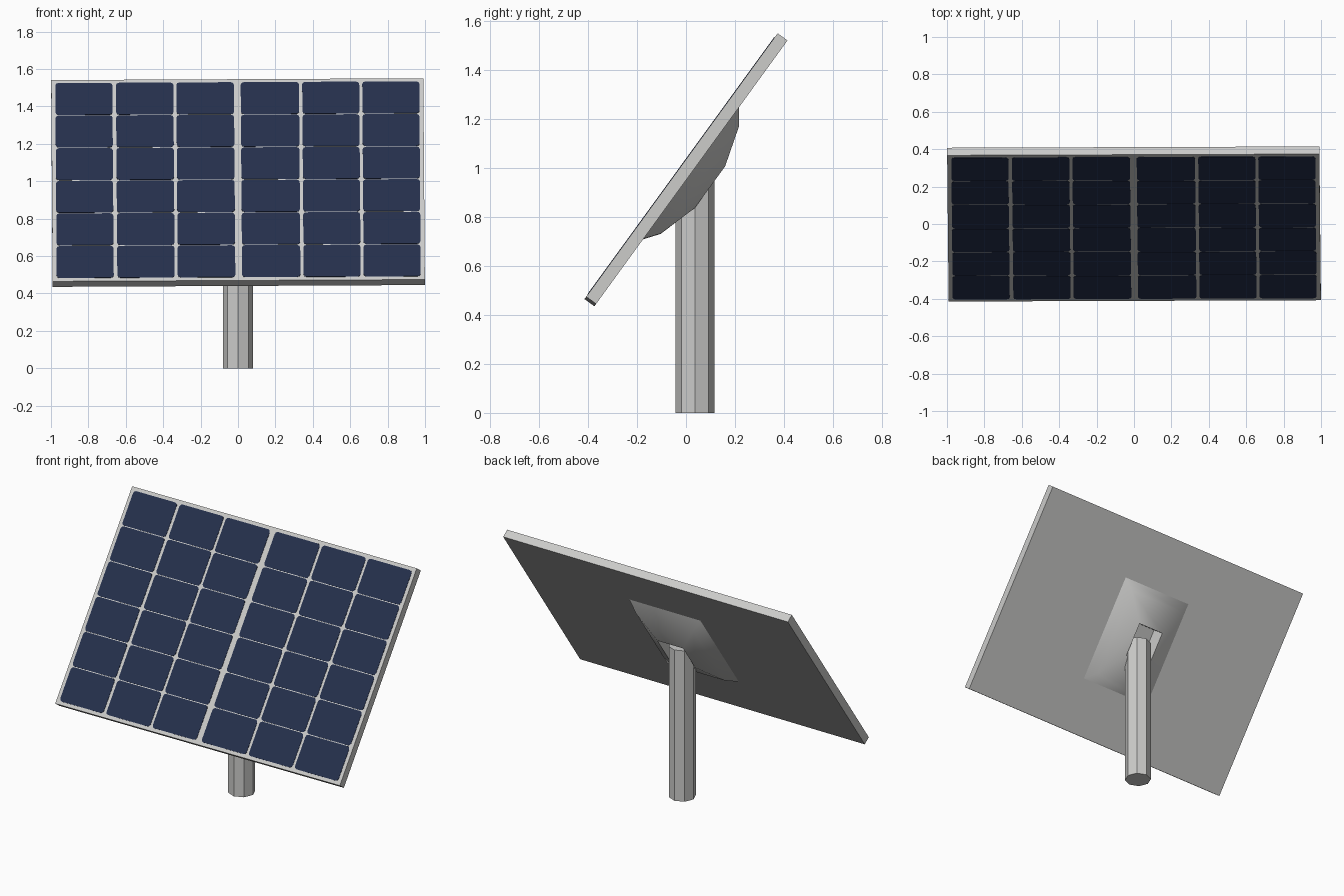
import bpy, bmesh, math
from mathutils import Matrix

if "Cube" in bpy.data.objects:
    bpy.data.objects.remove(bpy.data.objects["Cube"])

def material(name, rgb):
    m = bpy.data.materials.new(name)
    m.diffuse_color = (*rgb, 1)
    m.use_nodes = True
    m.node_tree.nodes["Principled BSDF"].inputs["Base Color"].default_value = m.diffuse_color
    return m

grey = material("light grey metal", (0.6, 0.6, 0.59))
navy = material("navy cell", (0.018, 0.029, 0.072))

# Tilted panel frame: local x across, local y up the slope, local z out of the front
TILT = (Matrix.Translation((0, 0, 0.993)) @ Matrix.Rotation(math.radians(54), 4, 'X')
        @ Matrix.Rotation(0.006, 4, 'Z'))

def finish(name, bm, mat, matrix=None):
    bmesh.ops.recalc_face_normals(bm, faces=bm.faces)
    if matrix:
        bm.transform(matrix)
    me = bpy.data.meshes.new(name)
    bm.to_mesh(me)
    bm.free()
    me.materials.append(mat)
    ob = bpy.data.objects.new(name, me)
    bpy.context.collection.objects.link(ob)
    return ob

def bridge(bm, a, b):
    for i in range(len(a)):
        j = (i + 1) % len(a)
        bm.faces.new((a[i], a[j], b[j], b[i]))

# Panel slab
bm = bmesh.new()
bmesh.ops.create_cube(bm, size=1, matrix=Matrix.Diagonal((1.99, 1.33, 0.05, 1)))
finish("panel", bm, grey, TILT)

# Cells: six columns by six rows of thin plates with clipped corners
bm = bmesh.new()
columns = [(-0.973, -0.668), (-0.649, -0.342), (-0.326, -0.018),
           (0.018, 0.33), (0.347, 0.652), (0.668, 0.973)]
PITCH, GAP, CLIP = 0.2155, 0.005, 0.016
for x0, x1 in columns:
    for r in range(6):
        y0 = (r - 3) * PITCH + GAP / 2
        y1 = y0 + PITCH - GAP
        c, k = CLIP, CLIP * 0.3
        outline = []
        for cx, cy, sx, sy in ((x0, y0, 1, 1), (x1, y0, -1, 1),
                               (x1, y1, -1, -1), (x0, y1, 1, -1)):
            corner = [(cx, cy + sy * c), (cx + sx * k, cy + sy * k), (cx + sx * c, cy)]
            outline += corner if sx == sy else corner[::-1]
        low = [bm.verts.new((x, y, 0.024)) for x, y in outline]
        top = [bm.verts.new((x, y, 0.027)) for x, y in outline]
        bridge(bm, low, top)
        bm.faces.new(top)
        bm.faces.new(low[::-1])
finish("solar_cells", bm, navy, TILT)

# Domed bracket behind the panel, with a rectangular socket for the post
bm = bmesh.new()
rings = []
for hx, hy, z in ((0.25, 0.333, -0.024), (0.2, 0.272, -0.07),
                  (0.09, 0.105, -0.121), (0.09, 0.105, -0.024)):
    rings.append([bm.verts.new((sx * hx, sy * hy, z))
                  for sx, sy in ((-1, -1), (1, -1), (1, 1), (-1, 1))])
for a, b in zip(rings, rings[1:] + rings[:1]):
    bridge(bm, a, b)
bracket = finish("bracket", bm, grey, TILT)
bpy.context.view_layer.objects.active = bracket
bracket.select_set(True)
bpy.ops.object.shade_smooth_by_angle(angle=math.radians(60))

# Octagonal post
bm = bmesh.new()
rings = [[bm.verts.new((0.079 * math.cos(i * math.pi / 4),
                        0.037 + 0.079 * math.sin(i * math.pi / 4), z))
          for i in range(8)] for z in (0, 0.955)]
bridge(bm, *rings)
bm.faces.new(rings[0][::-1])
bm.faces.new(rings[1])
finish("post", bm, grey)
